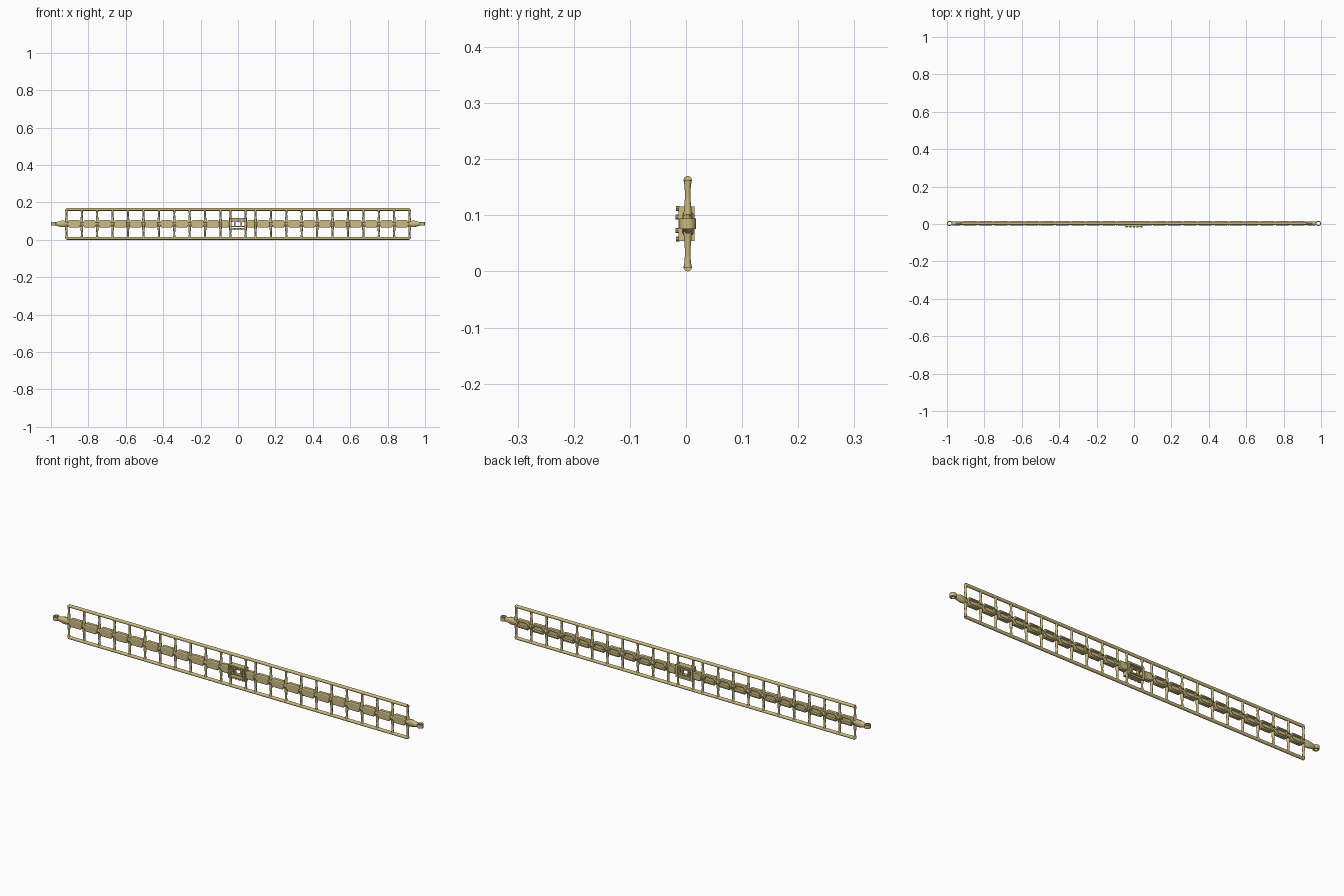
import bpy, bmesh, math
from mathutils import Vector, Matrix

if "Cube" in bpy.data.objects:
    bpy.data.objects.remove(bpy.data.objects["Cube"])

brass = bpy.data.materials.new("brass")
brass.diffuse_color = (0.60, 0.50, 0.22, 1)
brass.use_nodes = True
brass.node_tree.nodes["Principled BSDF"].inputs["Base Color"].default_value = brass.diffuse_color
ZC, YC = 0.085, 0.003
PITCH = 0.0824


def finish(bm, name, smooth=True):
    bmesh.ops.recalc_face_normals(bm, faces=bm.faces)
    me = bpy.data.meshes.new(name)
    bm.to_mesh(me)
    bm.free()
    ob = bpy.data.objects.new(name, me)
    bpy.context.collection.objects.link(ob)
    me.materials.append(brass)
    if smooth:
        bpy.context.view_layer.objects.active = ob
        ob.select_set(True)
        bpy.ops.object.shade_smooth_by_angle(angle=math.radians(35))
        ob.select_set(False)
    return ob


def rod(bm, a, b, radii, n=12):
    # round rod from a to b, radii spread evenly along it
    a, b = Vector(a), Vector(b)
    q = (b - a).to_track_quat('Z', 'Y')
    rings = []
    for i, r in enumerate(radii):
        c = a.lerp(b, i / (len(radii) - 1))
        rings.append([bm.verts.new(c + q @ Vector((r * math.cos(t), r * math.sin(t), 0)))
                      for t in (2 * math.pi * k / n for k in range(n))])
    skin(bm, rings)


def skin(bm, rings):
    n = len(rings[0])
    for p, q in zip(rings, rings[1:]):
        for k in range(n):
            bm.faces.new((p[k], p[(k + 1) % n], q[(k + 1) % n], q[k]))
    bm.faces.new(rings[0])
    bm.faces.new(rings[-1])


def box(bm, c, s):
    bmesh.ops.create_cube(bm, size=1, matrix=Matrix.Translation(c) @ Matrix.Diagonal((*s, 1)))


def octagon_stack(bm, x, layers):
    # layers: (y, half length, half height, corner cut)
    rings = []
    for y, a, h, c in layers:
        pts = [(-a, -h + c), (-a + c, -h), (a - c, -h), (a, -h + c),
               (a, h - c), (a - c, h), (-a + c, h), (-a, h - c)]
        rings.append([bm.verts.new((x + u, YC + y, ZC + v)) for u, v in pts])
    skin(bm, rings)


# long outer rails
bm = bmesh.new()
for z in (0.0075, 0.1625):
    rod(bm, (-0.918, YC, z), (0.918, YC, z), (0.0075, 0.0075), 16)
finish(bm, "outer_rails")

# ladder rungs, waisted between rail and chain
bm = bmesh.new()
xs = [0.0935 + PITCH * i for i in range(11)] + [0.041]
for x in xs:
    for s in (-1, 1):
        for d in (-1, 1):
            rod(bm, (s * x, YC, ZC + d * 0.012), (s * x, YC, ZC + d * 0.078),
                (0.0075, 0.0068, 0.0055, 0.0048, 0.0055, 0.0072))
finish(bm, "rungs")

# faceted chain links: flat front, hollow back
bm = bmesh.new()
for i in range(10):
    for s in (-1, 1):
        octagon_stack(bm, s * (0.0935 + PITCH * (i + 0.5)), [
            (-0.010, 0.034, 0.016, 0.010), (-0.007, 0.037, 0.020, 0.011),
            (0.008, 0.037, 0.020, 0.011), (0.012, 0.033, 0.016, 0.010),
            (0.012, 0.027, 0.011, 0.007), (0.003, 0.025, 0.009, 0.006)])
for s in (-1, 1):
    octagon_stack(bm, s * 0.068, [
        (-0.010, 0.021, 0.016, 0.008), (-0.007, 0.024, 0.020, 0.009),
        (0.008, 0.024, 0.020, 0.009), (0.012, 0.020, 0.016, 0.008)])
finish(bm, "chain_links")

# small joints between the links
bm = bmesh.new()
for i in range(11):
    for s in (-1, 1):
        x = s * (0.0935 + PITCH * i)
        rod(bm, (x - 0.011, YC, ZC), (x + 0.011, YC, ZC), (0.008, 0.010, 0.008))
finish(bm, "link_joints")

# tapered end pieces
bm = bmesh.new()
for s in (-1, 1):
    rings = []
    for x, ry, rz in ((0.920, 0.008, 0.012), (0.928, 0.010, 0.018), (0.945, 0.011, 0.018),
                      (0.965, 0.011, 0.012), (0.974, 0.009, 0.009)):
        rings.append([bm.verts.new((s * x, YC + ry * math.cos(t), ZC + rz * math.sin(t)))
                      for t in (math.pi * (2 * k + 1) / 12 for k in range(12))])
    skin(bm, rings)
finish(bm, "end_tapers")

# vertical eyelets at both tips
for s in (-1, 1):
    bm = bmesh.new()
    n, rings = 24, []
    for r, z in ((0.0145, -0.009), (0.0145, 0.009), (0.009, 0.009), (0.009, -0.009)):
        rings.append([bm.verts.new((s * 0.9855 + r * math.cos(2 * math.pi * k / n),
                                    YC + r * math.sin(2 * math.pi * k / n), ZC + z))
                      for k in range(n)])
    for j in range(4):
        p, q = rings[j], rings[(j + 1) % 4]
        for k in range(n):
            bm.faces.new((p[k], p[(k + 1) % n], q[(k + 1) % n], q[k]))
    finish(bm, "end_eyelet")

# central open clasp frame
bm = bmesh.new()
for s in (-1, 1):
    box(bm, (s * 0.040, 0.001, ZC), (0.011, 0.028, 0.062))
    box(bm, (0, 0.001, ZC + s * 0.027), (0.090, 0.028, 0.008))
    box(bm, (0, 0.003, ZC + s * 0.014), (0.080, 0.016, 0.006))
    box(bm, (s * 0.018, 0.003, ZC), (0.007, 0.016, 0.030))
finish(bm, "clasp_frame", False)

# studs on the front of the clasp
bm = bmesh.new()
for s in (-1, 1):
    for i in range(5):
        x = -0.038 + 0.019 * i
        rod(bm, (x, -0.012, ZC + s * 0.027), (x, -0.018, ZC + s * 0.027), (0.005, 0.0045), 10)
    for d in (-1, 1):
        rod(bm, (s * 0.040, -0.012, ZC + d * 0.012), (s * 0.040, -0.0185, ZC + d * 0.012),
            (0.005, 0.0045), 10)
finish(bm, "clasp_studs")
